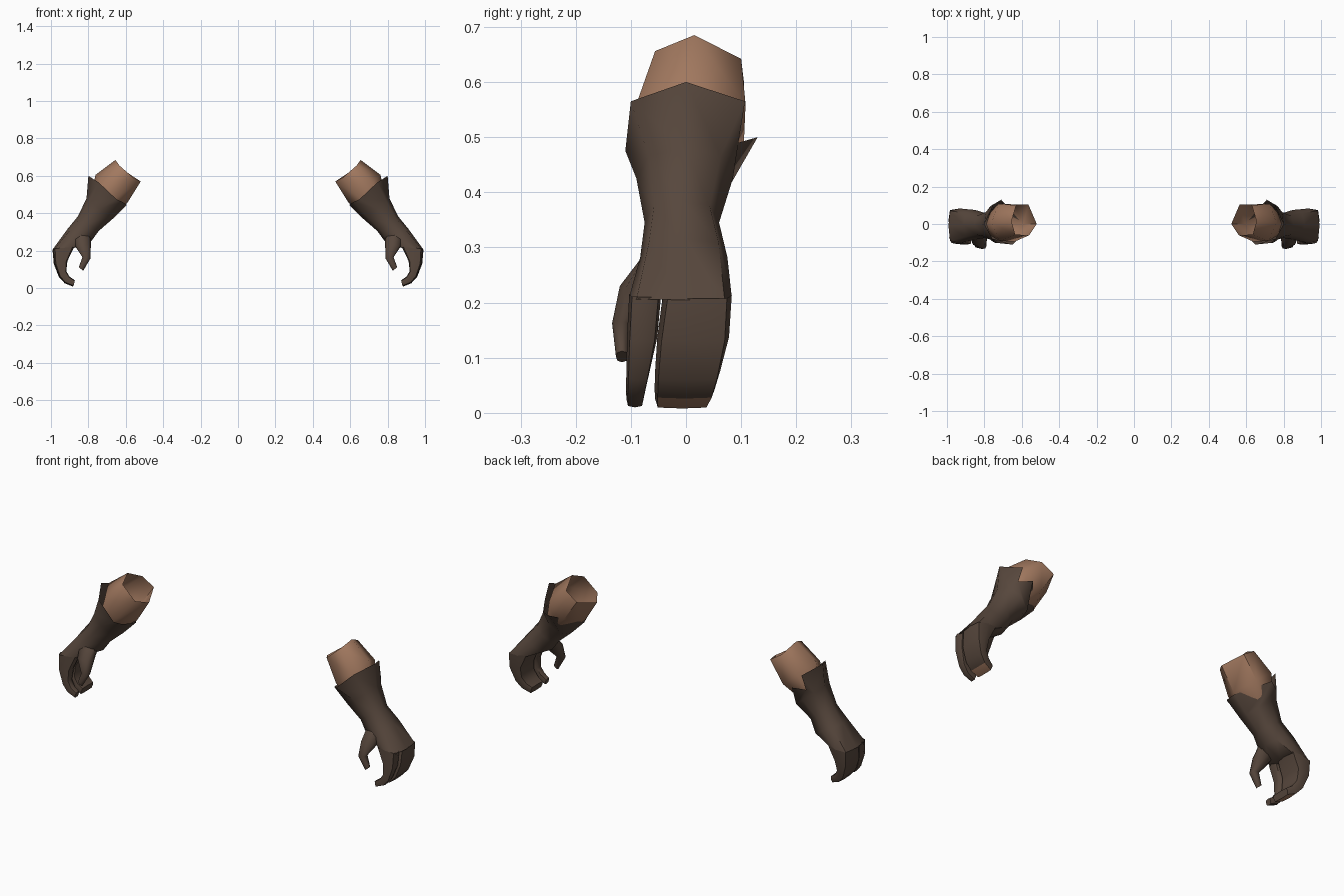
import bpy, bmesh, math

if "Cube" in bpy.data.objects:
    bpy.data.objects.remove(bpy.data.objects["Cube"])


def material(name, rgb):
    m = bpy.data.materials.new(name)
    m.diffuse_color = (*rgb, 1)
    m.use_nodes = True
    m.node_tree.nodes["Principled BSDF"].inputs["Base Color"].default_value = m.diffuse_color
    return m


LEATHER = material("dark_leather", (0.095, 0.063, 0.046))
SKIN = material("skin", (0.36, 0.19, 0.115))


def ring(outer, inner, y0, y1, k=0.75):
    """Eight-sided section from an outer to an inner (x, z) point, spanning y0..y1."""
    cx, cz = (outer[0] + inner[0]) / 2, (outer[1] + inner[1]) / 2
    ux, uz = outer[0] - cx, outer[1] - cz
    cy, h = (y0 + y1) / 2, (y1 - y0) / 2
    shape = [(1, 0), (k, k), (0, 1), (-k, k), (-1, 0), (-k, -k), (0, -1), (k, -k)]
    return [(cx + a * ux, cy + b * h, cz + a * uz) for a, b in shape]


def loft(name, rings, mat, cap_end=False, tip=None):
    """Skin a list of rings, then mirror the part to the other arm."""
    bm = bmesh.new()
    loops = [[bm.verts.new(p) for p in r] for r in rings]
    n = len(loops[0])
    for j, (a, b) in enumerate(zip(loops, loops[1:])):
        for i in range(n):
            f = bm.faces.new((a[i], a[(i + 1) % n], b[(i + 1) % n], b[i]))
            # bare underside of the last finger joint
            if tip and j == len(loops) - 2 and i in (0, 7):
                f.material_index = 1
    if cap_end:
        bm.faces.new(loops[-1])
    bmesh.ops.recalc_face_normals(bm, faces=bm.faces)
    # open tubes: make sure the walls face away from the axis
    f = bm.faces[0] if hasattr(bm.faces, "ensure_lookup_table") and not bm.faces.ensure_lookup_table() else None
    cx = sum(v.co.x for v in loops[0]) / n
    cy = sum(v.co.y for v in loops[0]) / n
    cz = sum(v.co.z for v in loops[0]) / n
    c = f.calc_center_median()
    if f.normal.dot((c.x - cx, c.y - cy, c.z - cz)) < 0:
        bmesh.ops.reverse_faces(bm, faces=bm.faces)
    me = bpy.data.meshes.new(name)
    bm.to_mesh(me)
    bm.free()
    me.materials.append(mat)
    if tip:
        me.materials.append(tip)
    ob = bpy.data.objects.new(name, me)
    bpy.context.collection.objects.link(ob)
    bpy.ops.object.select_all(action='DESELECT')
    ob.select_set(True)
    bpy.context.view_layer.objects.active = ob
    bpy.ops.object.shade_smooth_by_angle(angle=math.radians(62))
    ob.modifiers.new("other_arm", 'MIRROR').use_mirror_merge = False
    return ob


# Six-sided forearm, open at the top
loft("forearm", [
    [(0.655, 0.015, 0.685), (0.63, 0.1, 0.642), (0.565, 0.105, 0.6),
     (0.52, 0, 0.57), (0.56, -0.06, 0.59), (0.635, -0.056, 0.656)],
    [(0.762, 0.005, 0.605), (0.725, 0.108, 0.56), (0.64, 0.105, 0.49),
     (0.592, 0, 0.455), (0.64, -0.095, 0.49), (0.72, -0.09, 0.56)],
    [(0.79, 0, 0.47), (0.77, 0.06, 0.45), (0.72, 0.06, 0.41),
     (0.69, 0, 0.39), (0.72, -0.06, 0.41), (0.77, -0.06, 0.45)],
], SKIN)

# Flared cuff with a notch and a pointed flap on the back, running into the palm
cuff_edge = [(0.80, 0, 0.60), (0.75, 0.107, 0.565), (0.768, 0.095, 0.49), (0.71, 0.13, 0.50),
             (0.595, 0, 0.445), (0.618, -0.08, 0.46), (0.65, -0.11, 0.475), (0.745, -0.1, 0.565)]
knuckles = ring((0.992, 0.205), (0.875, 0.215), -0.103, 0.083, 0.86)
loft("glove_palm", [
    cuff_edge,
    ring((0.81, 0.48), (0.67, 0.37), -0.09, 0.085),
    ring((0.855, 0.385), (0.745, 0.305), -0.075, 0.06),
    ring((0.912, 0.315), (0.785, 0.25), -0.083, 0.075, 0.8),
    knuckles,
], LEATHER, cap_end=True)

# Three joined fingers, curling inward
loft("joined_fingers", [
    ring((0.992, 0.207), (0.875, 0.22), -0.042, 0.083, 0.86),
    ring((0.985, 0.13), (0.915, 0.145), -0.052, 0.078, 0.88),
    ring((0.958, 0.06), (0.92, 0.092), -0.056, 0.062, 0.9),
    ring((0.927, 0.026), (0.90, 0.06), -0.057, 0.052, 0.9),
    ring((0.882, 0.008), (0.873, 0.042), -0.056, 0.042, 0.9),
], LEATHER, cap_end=True, tip=SKIN)

# Separate index finger
loft("index_finger", [
    ring((0.988, 0.21), (0.875, 0.22), -0.103, -0.045, 0.82),
    ring((0.98, 0.13), (0.912, 0.145), -0.107, -0.052, 0.82),
    ring((0.954, 0.06), (0.918, 0.09), -0.108, -0.066, 0.82),
    ring((0.925, 0.028), (0.90, 0.06), -0.109, -0.073, 0.82),
    ring((0.88, 0.01), (0.872, 0.04), -0.108, -0.077, 0.82),
], LEATHER, cap_end=True)

# Thumb, growing out of the front of the palm
loft("thumb", [
    ring((0.885, 0.29), (0.785, 0.275), -0.08, -0.01),
    ring((0.872, 0.225), (0.787, 0.235), -0.12, -0.04),
    ring((0.832, 0.165), (0.788, 0.16), -0.134, -0.095),
    ring((0.851, 0.112), (0.828, 0.092), -0.127, -0.105),
], LEATHER, cap_end=True)
